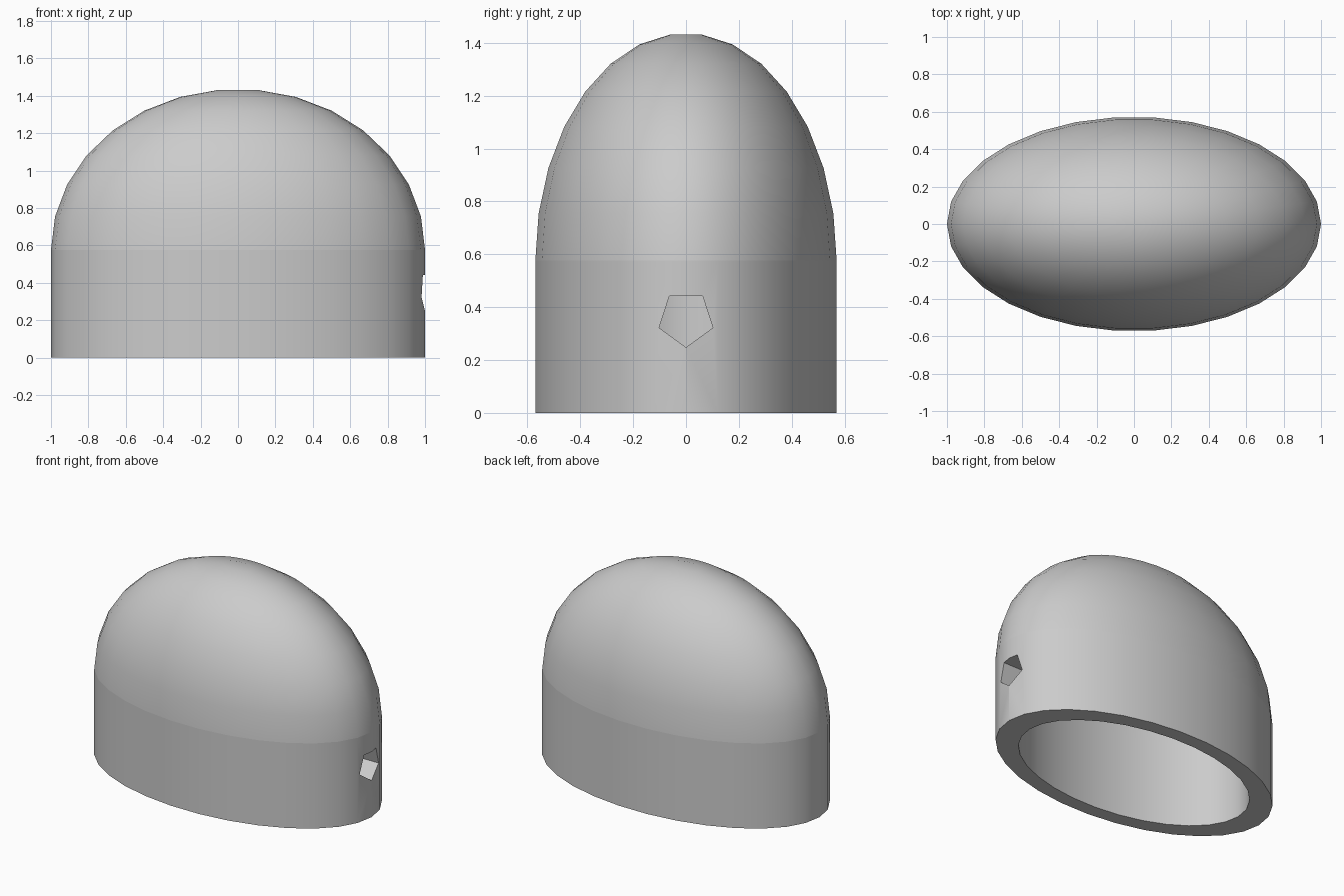
import bpy, bmesh, math
from mathutils import Matrix

if "Cube" in bpy.data.objects:
    bpy.data.objects.remove(bpy.data.objects["Cube"], do_unlink=True)

SIDES = 30
STEP = 2 * math.pi / SIDES
DEPTH, RISE = 0.573, 0.86      # ellipse proportions relative to the half width
BASE = 0.576                   # height of the straight wall
INNER = 0.835                  # cavity size relative to the outside

grey = bpy.data.materials.new("light grey")
grey.use_nodes = True
colour = (0.6, 0.6, 0.6, 1)
grey.diffuse_color = colour
grey.node_tree.nodes["Principled BSDF"].inputs["Base Color"].default_value = colour


def make_object(name, bm):
    bmesh.ops.recalc_face_normals(bm, faces=bm.faces)
    mesh = bpy.data.meshes.new(name)
    bm.to_mesh(mesh)
    bm.free()
    obj = bpy.data.objects.new(name, mesh)
    bpy.context.collection.objects.link(obj)
    mesh.materials.append(grey)
    return obj


def dome_profile(scale):
    """Radius and height pairs from the floor up to the small flat crown."""
    rings = [(scale * math.cos(i * STEP), BASE + scale * RISE * math.sin(i * STEP))
             for i in range(8)]
    return [(scale, 0)] + rings


# Hollow shell: outer skin up, cavity skin down, joined by the bottom rim
bm = bmesh.new()
skins = []
for scale in (1, INNER):
    rings = [[bm.verts.new((r * math.cos(k * STEP), DEPTH * r * math.sin(k * STEP), z))
              for k in range(SIDES)] for r, z in dome_profile(scale)]
    bm.faces.new(rings[-1])
    skins.append(rings)
pairs = [pair for rings in skins for pair in zip(rings, rings[1:])]
pairs.append((skins[0][0], skins[1][0]))
for low, high in pairs:
    for k in range(SIDES):
        n = (k + 1) % SIDES
        bm.faces.new((low[k], low[n], high[n], high[k]))
shell = make_object("domed_shell", bm)

# Five-sided port through the left end wall, point downwards
bm = bmesh.new()
bmesh.ops.create_circle(bm, cap_ends=True, segments=5, radius=0.107)
top = bmesh.ops.extrude_face_region(bm, geom=bm.faces[:])["geom"]
bmesh.ops.translate(bm, vec=(0, 0, 0.6),
                    verts=[v for v in top if isinstance(v, bmesh.types.BMVert)])
lowest = min(bm.verts, key=lambda v: v.co.z + v.co.x * 0.001).co
turn = -math.atan2(lowest.y, lowest.x)
bmesh.ops.transform(bm, verts=bm.verts, matrix=Matrix.Translation((0.6, 0, 0.355))
                    @ Matrix.Rotation(math.pi / 2, 4, 'Y')
                    @ Matrix.Rotation(turn, 4, 'Z'))
cutter = make_object("port_cutter", bm)
# The chosen corner now lies on the axis; it must point down
cutter.hide_render = True

port = shell.modifiers.new("port", 'BOOLEAN')
port.operation = 'DIFFERENCE'
port.solver = 'EXACT'
port.object = cutter
bpy.ops.object.select_all(action='DESELECT')
shell.select_set(True)
bpy.context.view_layer.objects.active = shell
bpy.ops.object.modifier_apply(modifier=port.name)
bpy.data.objects.remove(cutter, do_unlink=True)

# Smooth skin with crisp rim, port and seam between wall and dome
bpy.ops.object.shade_smooth_by_angle(angle=math.radians(30))
verts = shell.data.vertices
for edge in shell.data.edges:
    if all(abs(verts[i].co.z - BASE) < 0.001 for i in edge.vertices):
        edge.use_edge_sharp = True
